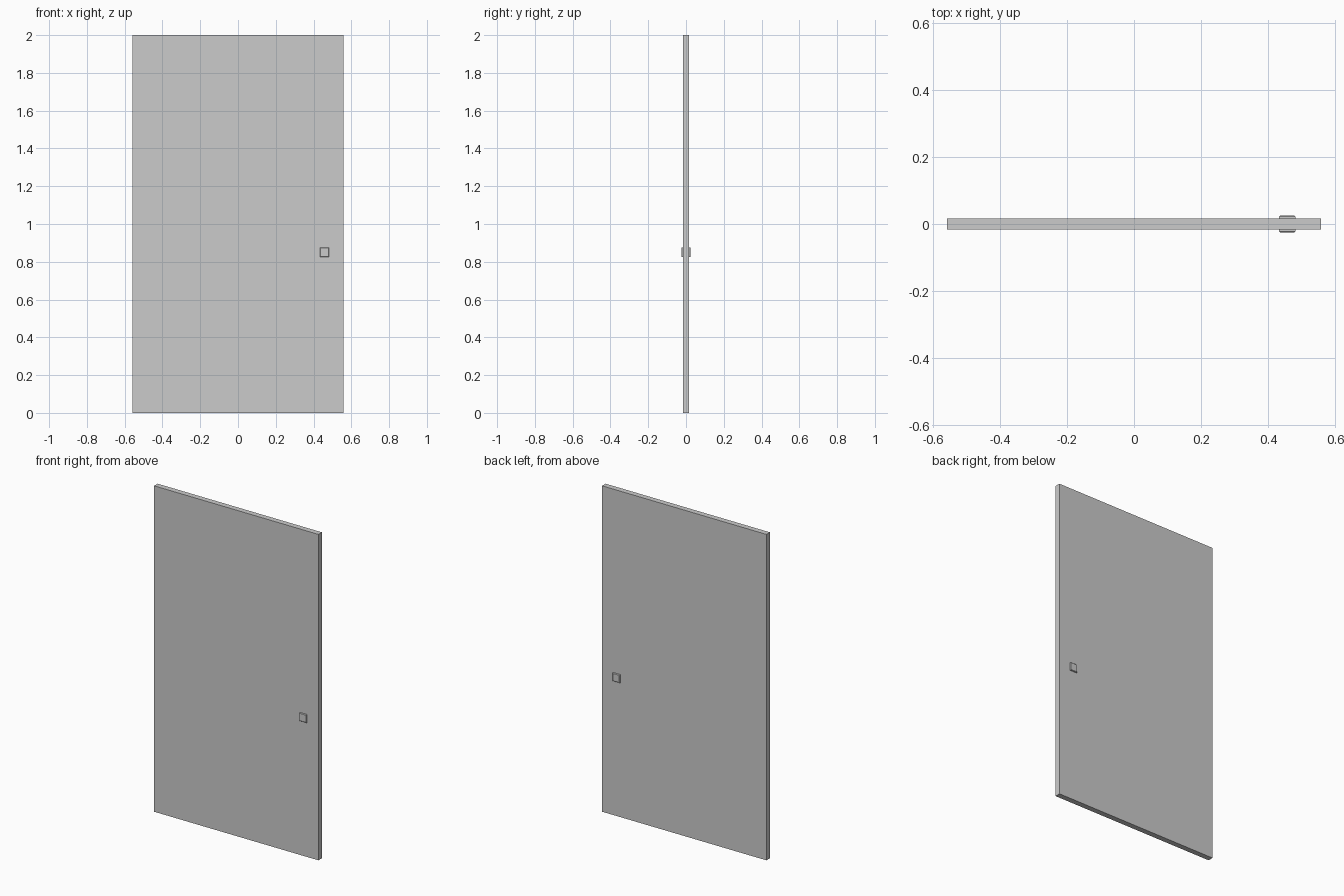
import bpy
import bmesh

if "Cube" in bpy.data.objects:
    bpy.data.objects.remove(bpy.data.objects["Cube"])


def box(name, lo, hi, face_bevel=0.0):
    """Box between two corners; optionally bevels the rim of its -y face."""
    bm = bmesh.new()
    bmesh.ops.create_cube(bm, size=1.0)
    for v in bm.verts:
        v.co = [lo[i] if v.co[i] < 0 else hi[i] for i in range(3)]
    if face_bevel:
        rim = [e for e in bm.edges if all(abs(v.co.y - lo[1]) < 1e-6 for v in e.verts)]
        bmesh.ops.bevel(bm, geom=rim, offset=face_bevel, segments=1, affect='EDGES')
    mesh = bpy.data.meshes.new(name)
    bm.to_mesh(mesh)
    bm.free()
    obj = bpy.data.objects.new(name, mesh)
    bpy.context.collection.objects.link(obj)
    return obj


# Door slab
box("door_panel", (-0.558, -0.017, 0), (0.558, 0.017, 2))

# Square handle plate on the front, mirrored to the back
handle = box("handle_plates", (0.433, -0.025, 0.825), (0.482, -0.015, 0.875), 0.003)
mirror = handle.modifiers.new("both_sides", 'MIRROR')
mirror.use_axis = (False, True, False)
mirror.use_mirror_merge = False
